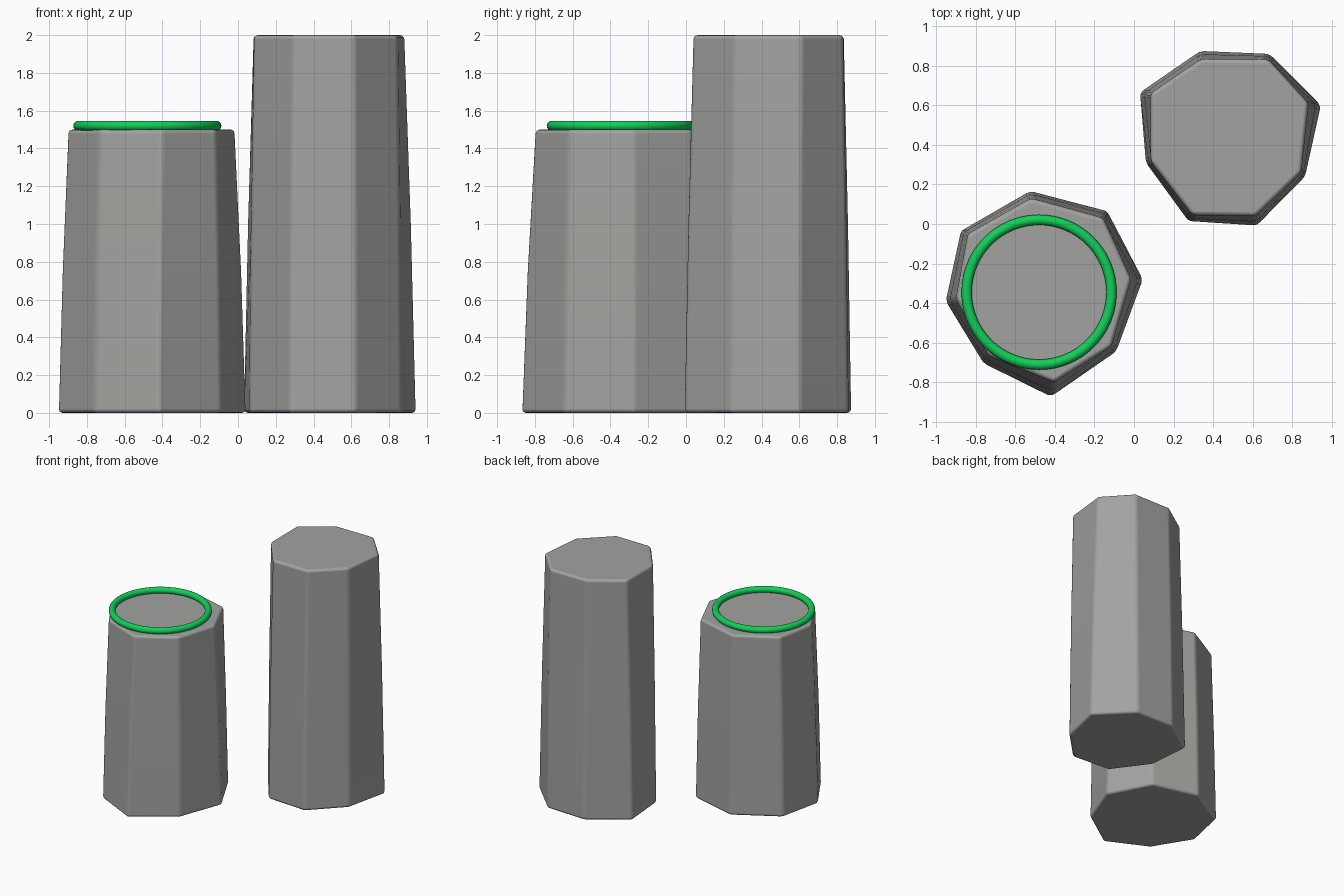
import bpy, bmesh, math

if "Cube" in bpy.data.objects:
    bpy.data.objects.remove(bpy.data.objects["Cube"])


def material(name, rgb):
    m = bpy.data.materials.new(name)
    m.diffuse_color = (*rgb, 1)
    m.use_nodes = True
    m.node_tree.nodes["Principled BSDF"].inputs["Base Color"].default_value = m.diffuse_color
    return m


GREY = material("stone grey", (0.36, 0.37, 0.35))
GREEN = material("bright green", (0.006, 0.62, 0.10))


def column(name, base, top, height, mid_blend):
    """Tapered irregular eight-sided post with a slightly bulged waist."""
    mid = [(b[0] + (t[0] - b[0]) * mid_blend, b[1] + (t[1] - b[1]) * mid_blend)
           for b, t in zip(base, top)]
    bm = bmesh.new()
    rings = [[bm.verts.new((x, y, z)) for x, y in ring]
             for ring, z in ((base, 0), (mid, height * 0.5), (top, height))]
    n = len(base)
    for lo, hi in zip(rings, rings[1:]):
        for i in range(n):
            j = (i + 1) % n
            bm.faces.new((lo[i], lo[j], hi[j], hi[i]))
    bm.faces.new(rings[0][::-1])
    bm.faces.new(rings[-1])
    bmesh.ops.recalc_face_normals(bm, faces=bm.faces)
    me = bpy.data.meshes.new(name)
    bm.to_mesh(me)
    bm.free()
    me.materials.append(GREY)
    me.polygons.foreach_set("use_smooth", [True] * len(me.polygons))
    ob = bpy.data.objects.new(name, me)
    bpy.context.collection.objects.link(ob)
    # Softened edges
    bev = ob.modifiers.new("soft edges", "BEVEL")
    bev.width = 0.022
    bev.segments = 3
    bev.limit_method = "ANGLE"
    bev.angle_limit = math.radians(20)
    bev.harden_normals = True
    return ob


# Short post, outlines counter-clockwise
column("short_column",
       [(0.045, -0.28), (-0.135, 0.065), (-0.525, 0.167), (-0.875, -0.035),
        (-0.952, -0.39), (-0.76, -0.705), (-0.42, -0.873), (-0.09, -0.645)],
       [(-0.015, -0.28), (-0.155, 0.03), (-0.52, 0.13), (-0.84, -0.05),
        (-0.90, -0.38), (-0.735, -0.665), (-0.405, -0.80), (-0.115, -0.62)],
       1.5, 0.4)

# Tall post
column("tall_column",
       [(0.945, 0.60), (0.685, 0.86), (0.335, 0.875), (0.03, 0.665),
        (0.06, 0.31), (0.275, 0.015), (0.62, -0.008), (0.865, 0.24)],
       [(0.882, 0.61), (0.68, 0.832), (0.34, 0.835), (0.083, 0.66),
        (0.085, 0.315), (0.295, 0.045), (0.615, 0.04), (0.845, 0.26)],
       2.0, 0.42)

# Glowing ring lying on the short post
bpy.ops.mesh.primitive_torus_add(location=(-0.48, -0.345, 1.52), major_radius=0.366,
                                 minor_radius=0.026, major_segments=64, minor_segments=16)
ring = bpy.context.object
ring.name = "top_ring"
ring.data.materials.append(GREEN)
bpy.ops.object.shade_smooth()
